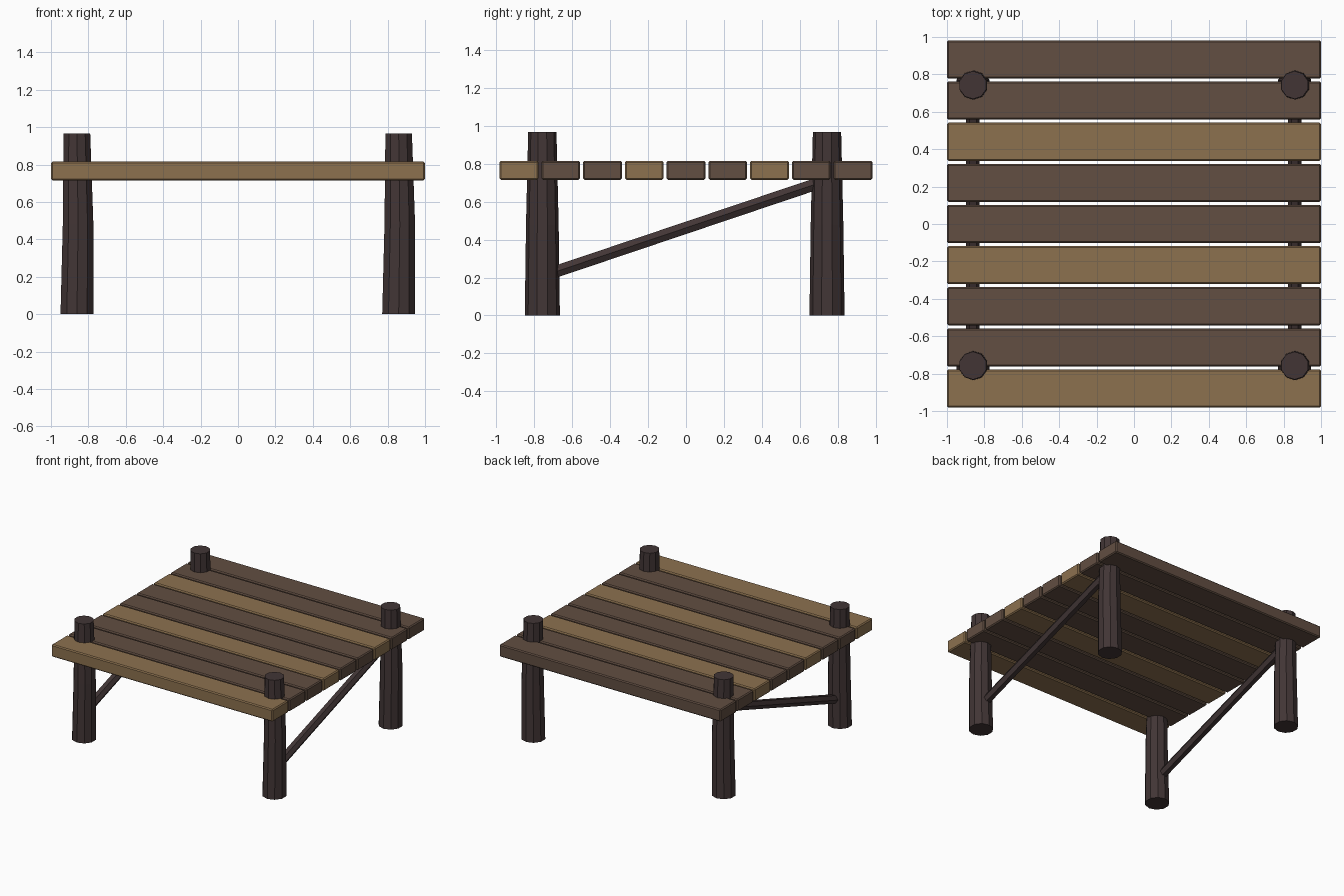
import bpy, bmesh, math
from mathutils import Vector

if "Cube" in bpy.data.objects:
    bpy.data.objects.remove(bpy.data.objects["Cube"])


def material(name, rgb):
    m = bpy.data.materials.new(name)
    m.diffuse_color = (*rgb, 1)
    m.use_nodes = True
    m.node_tree.nodes["Principled BSDF"].inputs["Base Color"].default_value = m.diffuse_color
    return m


TAN = material("tan wood", (0.265, 0.165, 0.078))
BROWN = material("brown wood", (0.122, 0.077, 0.054))
DARK = material("dark timber", (0.054, 0.036, 0.036))


def add_object(name, bm, mat):
    bmesh.ops.recalc_face_normals(bm, faces=bm.faces[:])
    mesh = bpy.data.meshes.new(name)
    bm.to_mesh(mesh)
    bm.free()
    mesh.materials.append(mat)
    obj = bpy.data.objects.new(name, mesh)
    bpy.context.collection.objects.link(obj)
    return obj


def plank(name, y, mat):
    bm = bmesh.new()
    bmesh.ops.create_cube(bm, size=1)
    bmesh.ops.scale(bm, vec=(2.0, 0.204, 0.1), verts=bm.verts[:])
    bmesh.ops.bevel(bm, geom=bm.edges[:], offset=0.008, segments=1,
                    affect='EDGES', profile=0.5)
    bmesh.ops.translate(bm, vec=(0, y, 0.765), verts=bm.verts[:])
    add_object(name, bm, mat)


def log(name, rings, sides, u, v):
    """Loft flat-sided rings (centre, radius) lying in the plane of u and v."""
    bm = bmesh.new()
    loops = []
    for centre, r in rings:
        loops.append([bm.verts.new(Vector(centre)
                      + u * r * math.cos(2 * math.pi * i / sides)
                      + v * r * math.sin(2 * math.pi * i / sides))
                      for i in range(sides)])
    for a, b in zip(loops, loops[1:]):
        for i in range(sides):
            j = (i + 1) % sides
            bm.faces.new((a[i], a[j], b[j], b[i]))
    bm.faces.new(loops[0])
    bm.faces.new(loops[-1])
    add_object(name, bm, DARK)


# Deck planks, every third one tan
for i in range(9):
    plank(f"plank_{i + 1}", -0.88 + 0.22 * i, TAN if i % 3 == 0 else BROWN)

X, Y = Vector((1, 0, 0)), Vector((0, 1, 0))
FRONT_Y, BACK_Y = -0.757, 0.743

for side, x in (("left", -0.861), ("right", 0.859)):
    # Tapered, slightly bowed corner posts
    for end, y in (("front", FRONT_Y), ("back", BACK_Y)):
        rings = [((x, y, 0), 0.0925),
                 ((x + 0.006, y, 0.48), 0.086),
                 ((x, y, 0.967), 0.0745)]
        log(f"{end}_{side}_post", rings, 10, Y, X)

    # Diagonal brace rising from the front post to the back post
    start = Vector((x, FRONT_Y, 0.207))
    stop = Vector((x, BACK_Y, 0.712))
    up = X.cross((stop - start).normalized())
    log(f"{side}_brace", [(start, 0.036), (stop, 0.036)], 6, X, up)
